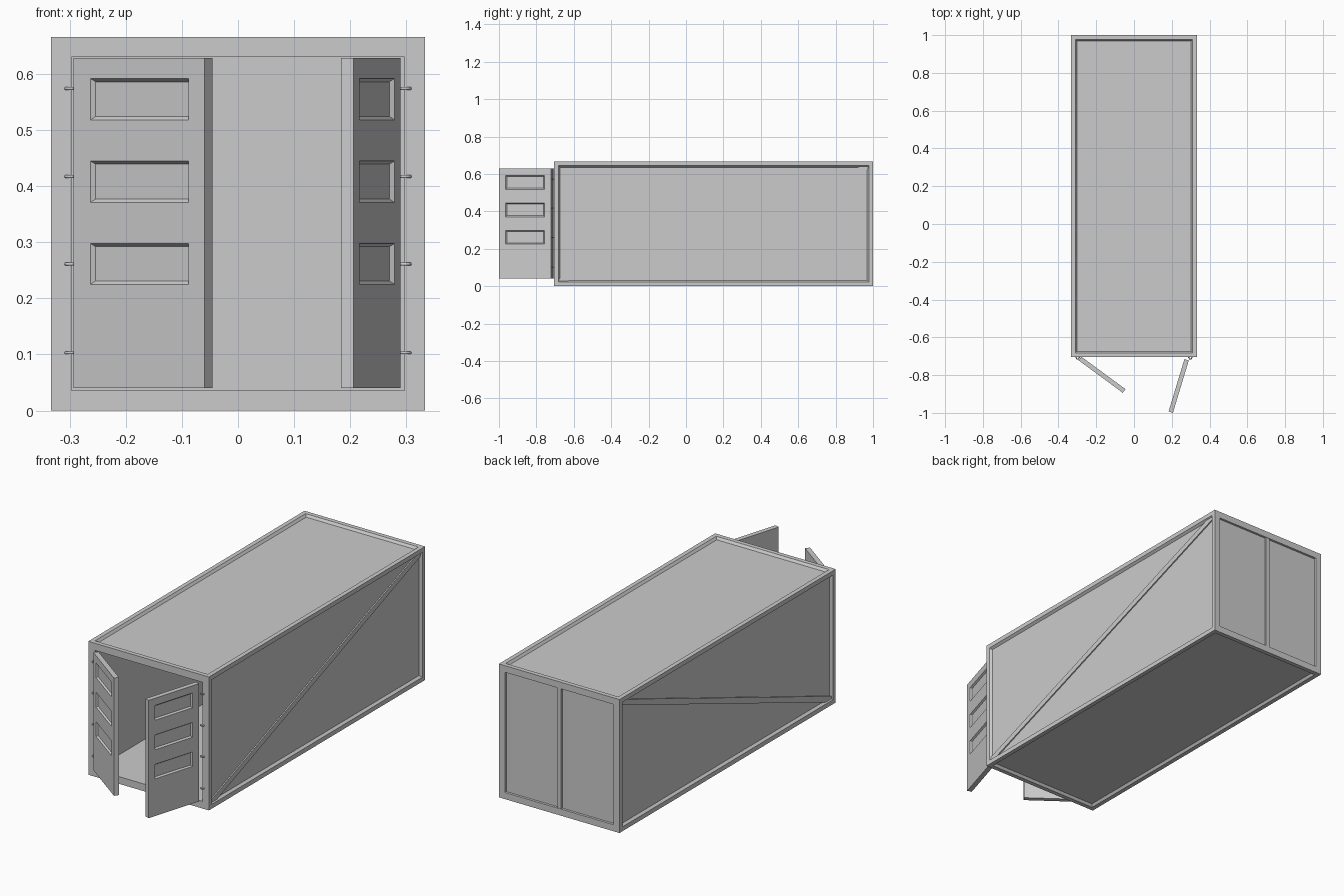
import bpy, bmesh, math
from mathutils import Matrix, Vector

if "Cube" in bpy.data.objects:
    bpy.data.objects.remove(bpy.data.objects["Cube"])

W, H, Y0, Y1 = 0.333, 0.666, -0.705, 1.0


def finish(bm, name):
    bmesh.ops.recalc_face_normals(bm, faces=bm.faces)
    me = bpy.data.meshes.new(name)
    bm.to_mesh(me)
    bm.free()
    ob = bpy.data.objects.new(name, me)
    bpy.context.collection.objects.link(ob)
    return ob


def box_bm(lo, hi):
    bm = bmesh.new()
    bmesh.ops.create_cube(bm, size=1)
    lo, hi = Vector(lo), Vector(hi)
    for v in bm.verts:
        v.co = (lo + hi) / 2 + v.co * (hi - lo)
    bm.normal_update()
    return bm


def inset(bm, face, thickness, depth=0.0):
    bmesh.ops.inset_individual(bm, faces=[face], thickness=thickness,
                               depth=depth, use_even_offset=True)


# hollow container body with framed, recessed panels
bm = box_bm((-W, Y0, 0), (W, Y1, H))
for f in list(bm.faces):
    n = f.normal.copy()
    if n.y < -0.5:
        inset(bm, f, 0.036)
        r = bmesh.ops.extrude_discrete_faces(bm, faces=[f])
        bmesh.ops.translate(bm, verts=r["faces"][0].verts, vec=(0, 1.665, 0))
    elif n.y > 0.5:
        inset(bm, f, 0.033)
        inset(bm, f, 0.001, -0.01)
    else:
        inset(bm, f, 0.022)
        inset(bm, f, 0.009, -0.012)
finish(bm, "container_body")

# centre post on the back wall
finish(box_bm((-0.01, 0.985, 0.03), (0.01, 0.998, H - 0.03)), "back_post")

# diagonal braces on both long sides
a, b, c, d = Y0 + 0.024, Y1 - 0.024, 0.024, H - 0.024
prof = [(a, c), (a + 0.04, c), (b, d - 0.015), (b, d), (b - 0.04, d), (a, c + 0.015)]
for s, side in ((-1, "left"), (1, "right")):
    bm = bmesh.new()
    f = bm.faces.new([bm.verts.new((s * 0.318, y, z)) for y, z in prof])
    r = bmesh.ops.extrude_face_region(bm, geom=[f])
    bmesh.ops.translate(bm, vec=(s * 0.009, 0, 0),
                        verts=[v for v in r["geom"] if isinstance(v, bmesh.types.BMVert)])
    finish(bm, side + "_diagonal_brace")


# door leaf with three bevelled recessed panels
def door(name, s, hinge_x, angle):
    L, rows = 0.29, [(0.225, 0.298), (0.371, 0.445), (0.518, 0.592)]
    bm = box_bm((0, 0, 0.04), (L, 0.024, 0.628))
    cuts = [((u, 0, 0), (1, 0, 0)) for u in (0.037, 0.254)]
    cuts += [((0, 0, z), (0, 0, 1)) for row in rows for z in row]
    for co, no in cuts:
        bmesh.ops.bisect_plane(bm, geom=bm.verts[:] + bm.edges[:] + bm.faces[:],
                               plane_co=co, plane_no=no)
    bm.normal_update()
    for f in list(bm.faces):
        p = f.calc_center_median()
        if f.normal.y < -0.5 and 0.04 < p.x < 0.25 and any(q < p.z < r for q, r in rows):
            inset(bm, f, 0.006, -0.008)
    m = (Matrix.Translation((hinge_x, -0.722, 0)) @ Matrix.Diagonal((-s, 1, 1, 1))
         @ Matrix.Rotation(-math.radians(angle), 4, "Z"))
    bm.transform(m)
    finish(bm, name)


door("left_door", -1, -0.293, 36.3)
door("right_door", 1, 0.29, 73.2)

# bent wire hinges
for s, side in ((-1, "left"), (1, "right")):
    cu = bpy.data.curves.new(side + "_hinges", "CURVE")
    cu.dimensions = "3D"
    cu.bevel_depth = 0.003
    cu.bevel_resolution = 1
    cu.use_fill_caps = True
    for z in (0.103, 0.261, 0.417, 0.574):
        sp = cu.splines.new("POLY")
        sp.points.add(6)
        for i, p in enumerate(sp.points):
            t = math.pi * i / 6
            p.co = (s * (0.298 + 0.009 * math.cos(t)), -0.703 - 0.012 * math.sin(t), z, 1)
    bpy.context.collection.objects.link(bpy.data.objects.new(side + "_hinges", cu))
